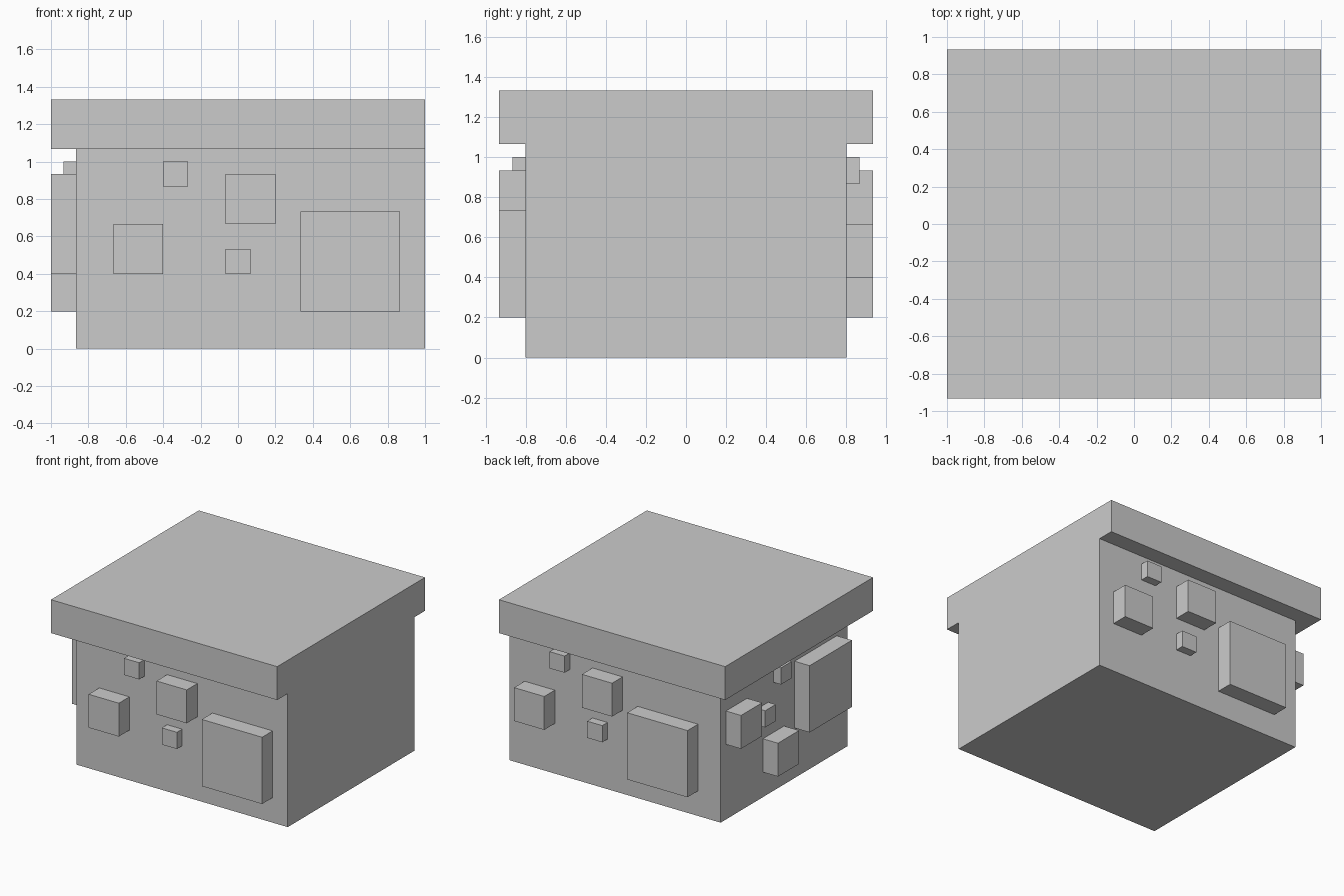
import bpy

if "Cube" in bpy.data.objects:
    bpy.data.objects.remove(bpy.data.objects["Cube"])

U = 1 / 15  # all parts sit on a grid of 1/15 unit


def box(name, x, y, z):
    """Box from (min, max) ranges given in grid units."""
    bpy.ops.mesh.primitive_cube_add(size=1)
    ob = bpy.context.object
    ob.name = name
    ob.location = [(a + b) / 2 * U for a, b in (x, y, z)]
    ob.scale = [(b - a) * U for a, b in (x, y, z)]
    bpy.ops.object.transform_apply(location=True, rotation=False, scale=True)
    return ob


# Main body, flush with the lid on the right side only
box("body", (-13, 15), (-12, 12), (0, 16))
# Overhanging lid
box("lid", (-15, 15), (-14, 14), (16, 20))

# Raised blocks on the front, repeated on the back turned half round:
# start across, bottom, size, depth
face_blocks = [
    (5, 3, 8, 2),
    (-1, 10, 4, 2),
    (-10, 6, 4, 2),
    (-6, 13, 2, 1),
    (-1, 6, 2, 1),
]
for i, (a, z, s, d) in enumerate(face_blocks, 1):
    box(f"front_block_{i}", (a, a + s), (-12 - d, -12), (z, z + s))
    box(f"back_block_{i}", (3 - a - s, 3 - a), (12, 12 + d), (z, z + s))

# Raised blocks on the left side
side_blocks = [
    (-10, 6, 8, 2),
    (7, 9, 4, 2),
    (0, 3, 4, 2),
    (0, 13, 2, 1),
    (3, 9, 2, 1),
]
for i, (a, z, s, d) in enumerate(side_blocks, 1):
    box(f"left_block_{i}", (-13 - d, -13), (a, a + s), (z, z + s))
